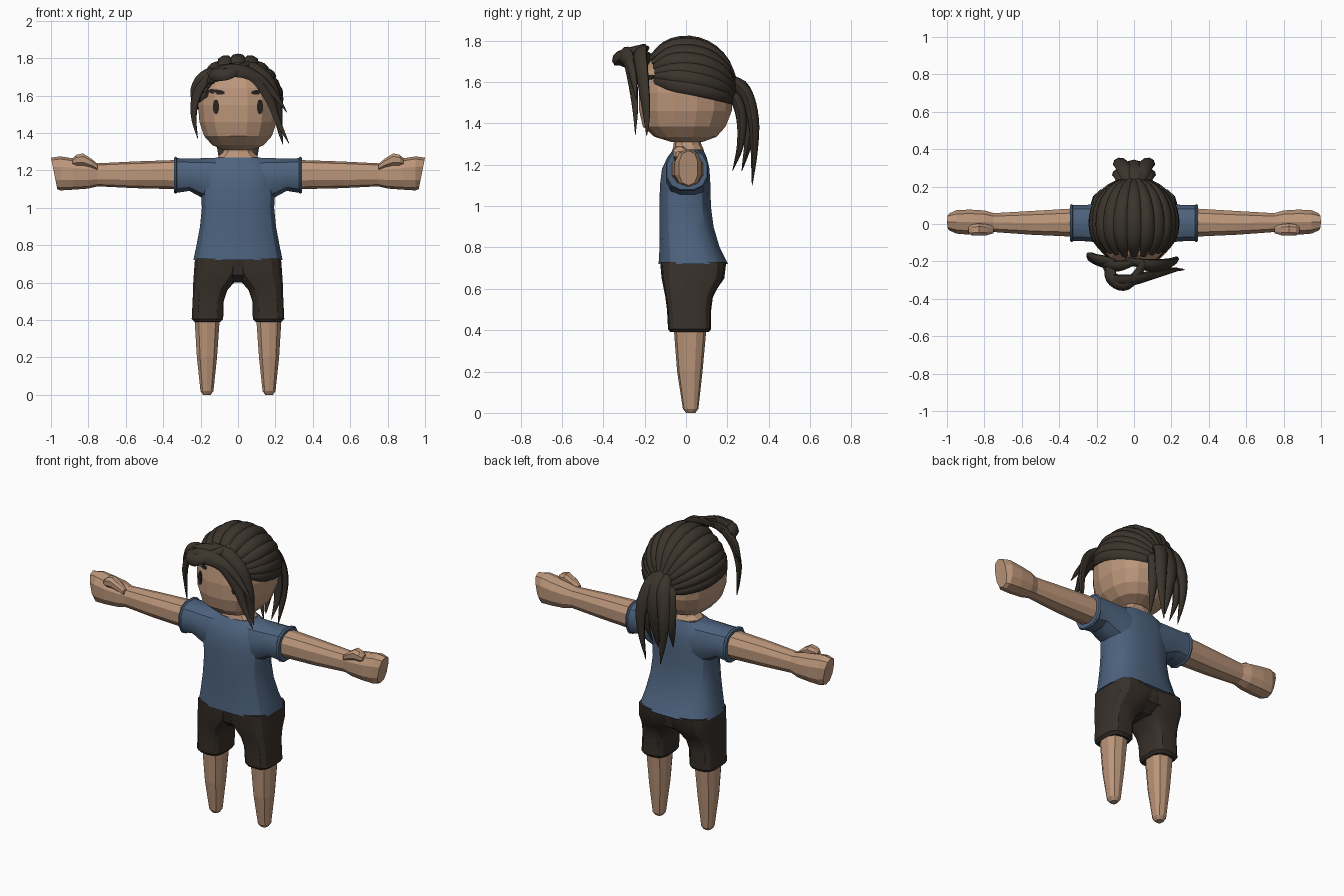
import bpy, bmesh, math
from mathutils import Vector
from mathutils.bvhtree import BVHTree

if "Cube" in bpy.data.objects:
    bpy.data.objects.remove(bpy.data.objects["Cube"])


def material(name, rgb):
    m = bpy.data.materials.new(name)
    m.diffuse_color = (*rgb, 1)
    m.use_nodes = True
    m.node_tree.nodes["Principled BSDF"].inputs["Base Color"].default_value = m.diffuse_color
    return m


SKIN = material("skin", (0.50, 0.305, 0.195))
SHIRT = material("blue_cloth", (0.075, 0.125, 0.21))
HAIR = material("dark_brown_hair", (0.043, 0.034, 0.025))
SHORTS = material("dark_brown_cloth", (0.040, 0.030, 0.023))
INK = material("dark_features", (0.022, 0.017, 0.014))


def build(name, tubes, mat, smooth=None):
    """One object from one or more tubes, each a list of point rings."""
    bm = bmesh.new()
    for rings in tubes:
        vs = [[bm.verts.new(p) for p in r] for r in rings]
        n = len(vs[0])
        for a, b in zip(vs, vs[1:]):
            for i in range(n):
                j = (i + 1) % n
                bm.faces.new((a[i], a[j], b[j], b[i]))
        bm.faces.new(vs[0][::-1])
        bm.faces.new(vs[-1])
    bmesh.ops.recalc_face_normals(bm, faces=bm.faces)
    me = bpy.data.meshes.new(name)
    bm.to_mesh(me)
    bm.free()
    me.materials.append(mat)
    ob = bpy.data.objects.new(name, me)
    bpy.context.collection.objects.link(ob)
    if smooth:
        bpy.ops.object.select_all(action='DESELECT')
        ob.select_set(True)
        bpy.context.view_layer.objects.active = ob
        bpy.ops.object.shade_smooth_by_angle(angle=math.radians(smooth))
    return ob


def oval(a0, a1, b0, b1, n=12, power=2.5):
    """Rounded-box outline between the given limits."""
    pts = []
    for i in range(n):
        t = 2 * math.pi * (i + 0.5) / n
        c, s = math.cos(t), math.sin(t)
        u = math.copysign(abs(c) ** (2 / power), c)
        v = math.copysign(abs(s) ** (2 / power), s)
        pts.append(((a0 + a1) / 2 + u * (a1 - a0) / 2, (b0 + b1) / 2 + v * (b1 - b0) / 2))
    return pts


def loft_z(sections, side=1, **kw):
    return [[(side * x, y, z) for x, y in oval(*lim, **kw)] for z, *lim in sections]


def loft_x(sections, side, slant=0, **kw):
    """Sections along x; slant leans only the last one."""
    out = []
    for k, (x, *lim) in enumerate(sections):
        lean = slant if k == len(sections) - 1 else 0
        out.append([(side * (x + lean * (z - 1.18)), y, z) for y, z in oval(*lim, **kw)])
    return out


def smooth_path(pts, steps=4):
    p = [Vector(q) for q in pts]
    p = [2 * p[0] - p[1]] + p + [2 * p[-1] - p[-2]]
    out = []
    for i in range(1, len(p) - 2):
        for k in range(steps):
            t = k / steps
            a, b, c, d = p[i - 1:i + 3]
            out.append(0.5 * (2 * b + (c - a) * t + (2 * a - 5 * b + 4 * c - d) * t * t
                              + (3 * b - a - 3 * c + d) * t ** 3))
    return out + [p[-2]]


HEAD_MID = Vector((0, 0.005, 1.55))


def strand(pts, width, thick, tip=0.04, steps=4, n=8):
    """Flattened lock of hair lying against the head."""
    path = smooth_path(pts, steps)
    rings = []
    for i, p in enumerate(path):
        t = i / (len(path) - 1)
        tan = (path[min(i + 1, len(path) - 1)] - path[max(i - 1, 0)]).normalized()
        nor = p - HEAD_MID
        nor = (nor - tan * nor.dot(tan)).normalized()
        side = tan.cross(nor)
        s = min(1, 0.4 + 3 * t) * (1 - (1 - tip) * t ** 2.5)
        rings.append([p + side * (math.cos(2 * math.pi * k / n) * width * s)
                      + nor * (math.sin(2 * math.pi * k / n) * thick * s) for k in range(n)])
    return rings


# Head and neck
head = build("head", [loft_z([
    (1.31, -.08, .08, -.07, .08), (1.335, -.14, .14, -.155, .15), (1.385, -.185, .185, -.212, .195),
    (1.46, -.21, .21, -.23, .225), (1.55, -.217, .217, -.23, .23), (1.64, -.205, .205, -.215, .215),
    (1.71, -.165, .165, -.17, .18), (1.77, -.08, .08, -.08, .09)], n=16, power=2.3)], SKIN)
build("neck", [loft_z([
    (1.2, -.13, .13, -.085, .09), (1.275, -.11, .11, -.065, .085),
    (1.295, -.085, .085, -.06, .075), (1.36, -.065, .065, -.055, .06)], n=10)], SKIN)

# Eyes and eyebrows, thin plates laid on the face
face = BVHTree.FromPolygons([v.co for v in head.data.vertices], [p.vertices for p in head.data.polygons])


def face_plate(cx, cz, hw, hh, tilt):
    front, back = [], []
    for u, v in oval(-hw, hw, -hh, hh, n=10, power=2.4):
        x, z = cx + u, cz + v + tilt * u
        hit = face.ray_cast(Vector((x, -1, z)), Vector((0, 1, 0)))[0]
        front.append((x, hit.y - .006, z))
        back.append((x, hit.y + .003, z))
    return [front, back]


build("eyes", [face_plate(s * .118, 1.54, .016, .04, 0) for s in (-1, 1)], INK)
build("eyebrows", [face_plate(s * .115, 1.62, .046, .013, s * .12) for s in (-1, 1)], INK)

# Shirt body and sleeves
build("shirt_body", [loft_z([
    (.72, -.242, .242, -.135, .205), (.8, -.225, .225, -.13, .165), (.9, -.206, .206, -.13, .135),
    (1.0, -.196, .196, -.13, .122), (1.1, -.2, .2, -.128, .12), (1.18, -.2, .2, -.118, .115),
    (1.235, -.18, .18, -.092, .102), (1.27, -.118, .118, -.066, .086)], n=16, power=2.8)], SHIRT, 30)
build("shirt_sleeves", [loft_x([
    (.1, -.1, .11, 1.01, 1.272), (.2, -.1, .108, 1.055, 1.268), (.26, -.095, .105, 1.088, 1.265),
    (.325, -.093, .103, 1.078, 1.268), (.332, -.1, .11, 1.072, 1.277), (.342, -.094, .104, 1.078, 1.27)],
    s, n=12) for s in (-1, 1)], SHIRT, 30)

# Arms with closed hands and thumbs
for s, label in ((-1, "right"), (1, "left")):
    build(label + "_arm", [loft_x([
        (.2, -.07, .08, 1.1, 1.25), (.34, -.07, .085, 1.1, 1.255), (.55, -.06, .072, 1.105, 1.248),
        (.75, -.045, .06, 1.115, 1.238), (.8, -.055, .075, 1.103, 1.252), (.88, -.06, .08, 1.097, 1.264),
        (.95, -.054, .076, 1.093, 1.275), (.982, -.035, .058, 1.1, 1.268)], s, slant=.2, n=10)], SKIN)
    build(label + "_thumb", [loft_x([
        (.75, -.05, -.01, 1.2, 1.235), (.785, -.062, .0, 1.215, 1.265), (.83, -.064, .005, 1.225, 1.293),
        (.865, -.064, .0, 1.225, 1.285), (.885, -.05, -.015, 1.23, 1.265)], s, n=8)], SKIN)

# Shorts: two legs plus a seat joining them
build("shorts_legs", [loft_z([
    (.39, .092, .232, -.075, .11), (.405, .078, .249, -.087, .122), (.5, .075, .244, -.092, .122),
    (.56, .055, .242, -.1, .13), (.6, .02, .241, -.108, .15), (.65, -.02, .238, -.118, .185),
    (.73, -.03, .232, -.125, .195)], s, n=14, power=3.2) for s in (-1, 1)], SHORTS, 30)
build("shorts_seat", [loft_z([
    (.6, -.08, .08, -.06, .11), (.64, -.14, .14, -.105, .175), (.74, -.2, .2, -.122, .19)],
    n=12, power=3)], SHORTS, 30)

# Legs
build("legs", [loft_z([
    (0, .145, .187, .0, .045), (.02, .13, .202, -.015, .06), (.2, .11, .222, -.043, .08),
    (.42, .094, .236, -.06, .1)], s, n=10) for s in (-1, 1)], SKIN)

# Hair cap under the locks
bm = bmesh.new()
bmesh.ops.create_uvsphere(bm, u_segments=24, v_segments=16, radius=1)
for v in bm.verts:
    v.co = Vector((v.co.x * .228, v.co.y * .237, v.co.z * .255)) + HEAD_MID
low = [f for f in bm.faces if f.calc_center_median().y < -.14
       or f.calc_center_median().z < 1.575 - .25 * f.calc_center_median().y]
bmesh.ops.delete(bm, geom=low, context='FACES')
me = bpy.data.meshes.new("hair_cap")
bm.to_mesh(me)
bm.free()
me.materials.append(HAIR)
bpy.context.collection.objects.link(bpy.data.objects.new("hair_cap", me))

# Locks swept from the hairline over the crown to the tie
radii = Vector((.225, .237, .255))
crown = []
for i in range(13):
    a = math.radians(-93 + 186 * i / 12)
    ends = (Vector((.215 * math.sin(a), -.2, .08 + .11 * math.cos(a))),
            Vector((.07 * math.sin(a), .25, -.04 + .11 * math.cos(a))))
    d0, d1 = [Vector([e[k] / radii[k] for k in range(3)]).normalized() for e in ends]
    pts = []
    for k in range(7):
        d = d0.slerp(d1, k / 6)
        pts.append(HEAD_MID + Vector([d[j] * radii[j] for j in range(3)]))
    crown.append(strand(pts, .041, .026 if i % 2 else .021, tip=.45, steps=2))
build("crown_locks", crown, HAIR, 50)

# Fringe
build("fringe_locks", [
    strand([(-.17, -.2, 1.67), (-.11, -.29, 1.71), (-.02, -.3, 1.735), (.09, -.275, 1.70),
            (.17, -.255, 1.58), (.215, -.245, 1.46), (.272, -.245, 1.345)], .045, .026),
    strand([(-.05, -.19, 1.76), (.08, -.22, 1.745), (.17, -.215, 1.67), (.212, -.2, 1.54),
            (.222, -.19, 1.43), (.24, -.19, 1.34)], .042, .026),
    strand([(.02, -.2, 1.76), (-.09, -.225, 1.735), (-.185, -.2, 1.67), (-.23, -.185, 1.57),
            (-.235, -.175, 1.47), (-.215, -.19, 1.37)], .038, .024),
    strand([(-.13, -.19, 1.72), (-.12, -.29, 1.715), (-.06, -.33, 1.715), (.0, -.29, 1.74),
            (.06, -.2, 1.77)], .04, .028, tip=.5),
    strand([(-.1, -.2, 1.74), (-.19, -.19, 1.7), (-.235, -.17, 1.64), (-.25, -.18, 1.58)], .035, .022),
    strand([(.02, -.3, 1.735), (.12, -.27, 1.69), (.2, -.25, 1.6), (.262, -.24, 1.51)], .026, .02),
], HAIR, 50)

# Ponytail
tail = [strand([(0, .2, 1.63), (.01, .28, 1.56), (.0, .315, 1.44), (.0, .3, 1.3), (.0, .27, 1.17)], .055, .035)]
for s in (-1, 1):
    tail.append(strand([(s * .02, .2, 1.62), (s * .045, .285, 1.55), (s * .075, .325, 1.42),
                        (s * .075, .33, 1.27), (s * .05, .32, 1.1)], .046, .034))
    tail.append(strand([(s * .04, .19, 1.58), (s * .065, .25, 1.5), (s * .085, .27, 1.4),
                        (s * .085, .26, 1.28), (s * .07, .225, 1.17)], .04, .03))
build("ponytail", tail, HAIR, 50)
